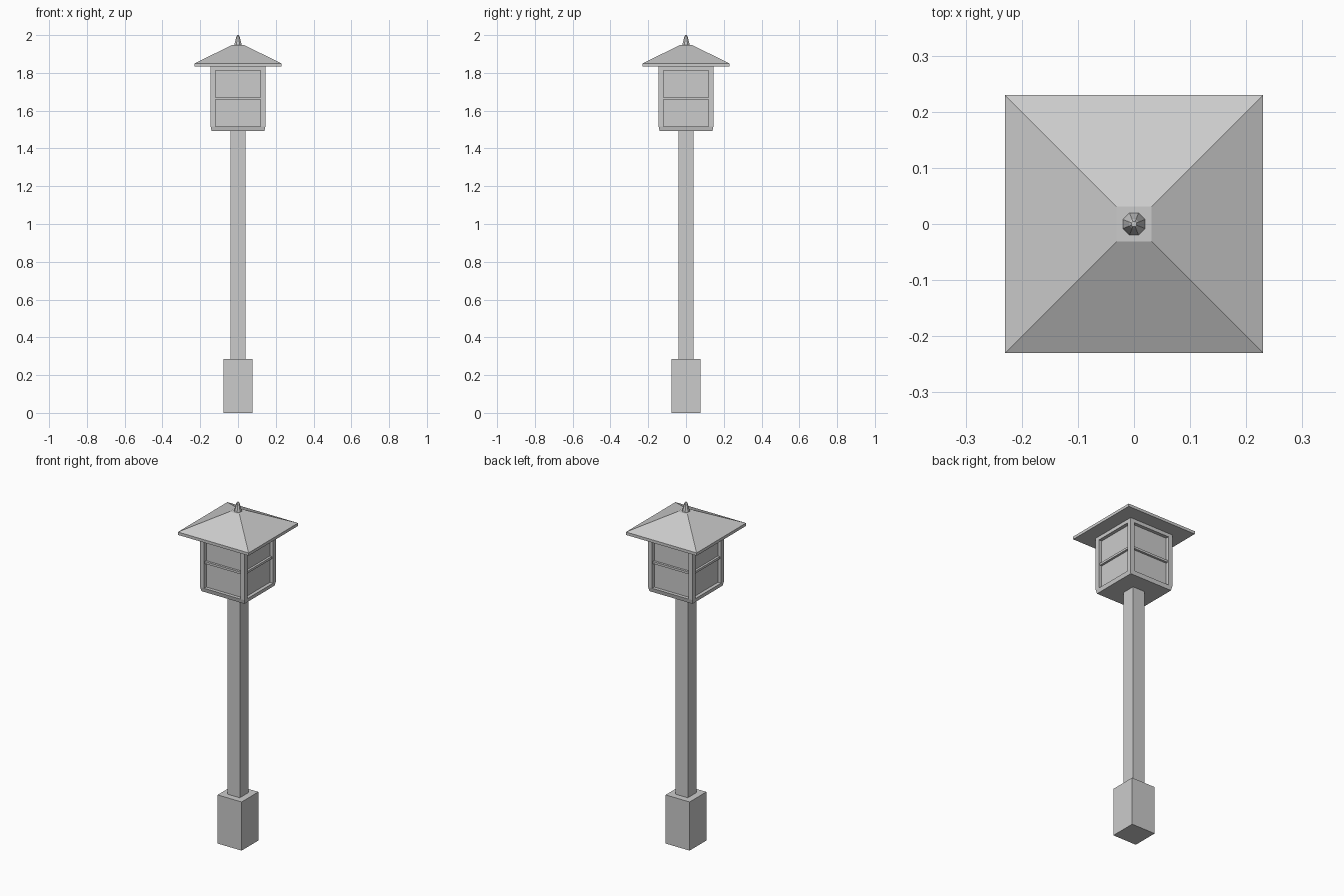
import bpy, bmesh, math

if "Cube" in bpy.data.objects:
    bpy.data.objects.remove(bpy.data.objects["Cube"])


def make(name, verts, faces):
    me = bpy.data.meshes.new(name)
    me.from_pydata(verts, [], faces)
    bm = bmesh.new()
    bm.from_mesh(me)
    bmesh.ops.recalc_face_normals(bm, faces=bm.faces)
    bm.to_mesh(me)
    bm.free()
    ob = bpy.data.objects.new(name, me)
    bpy.context.collection.objects.link(ob)
    return ob


def lathe(name, profile, sides, turn):
    """Stack rings of (radius, z) and cap both ends."""
    verts = [(r * math.cos(turn + 2 * math.pi * i / sides),
              r * math.sin(turn + 2 * math.pi * i / sides), z)
             for r, z in profile for i in range(sides)]
    n = len(profile)
    faces = [(k * sides + i, k * sides + (i + 1) % sides,
              (k + 1) * sides + (i + 1) % sides, (k + 1) * sides + i)
             for k in range(n - 1) for i in range(sides)]
    faces += [tuple(range(sides)), tuple(range((n - 1) * sides, n * sides))]
    return make(name, verts, faces)


def square(name, profile):
    """Square stack of (half width, z)."""
    return lathe(name, [(h * math.sqrt(2), z) for h, z in profile], 4, math.pi / 4)


def box(name, x0, x1, y0, y1, z0, z1):
    bm = bmesh.new()
    bmesh.ops.create_cube(bm, size=1)
    for v in bm.verts:
        v.co = ((x0 + x1) / 2 + v.co.x * (x1 - x0),
                (y0 + y1) / 2 + v.co.y * (y1 - y0),
                (z0 + z1) / 2 + v.co.z * (z1 - z0))
    me = bpy.data.meshes.new(name)
    bm.to_mesh(me)
    bm.free()
    ob = bpy.data.objects.new(name, me)
    bpy.context.collection.objects.link(ob)
    return ob


# Base and post
square("base", [(0.078, 0), (0.078, 0.286)])
square("post", [(0.04, 0.286), (0.04, 1.492)])

# Lantern body: glass core and floor with a small bottom bevel
square("lantern_glass", [(0.125, 1.50), (0.125, 1.835)])
square("lantern_floor", [(0.14, 1.492), (0.145, 1.516)])

# Corner posts
W, IN = 0.145, 0.119
for sx in (-1, 1):
    for sy in (-1, 1):
        xs = sorted((sx * IN, sx * W))
        ys = sorted((sy * IN, sy * W))
        box("corner_post", *xs, *ys, 1.516, 1.835)

# Top rail and middle bar on each side
for k in range(4):
    for name, depth, z0, z1 in (("top_rail", W, 1.812, 1.835),
                                ("middle_bar", 0.138, 1.658, 1.671)):
        ob = box(name, -IN, IN, -depth, -IN, z0, z1)
        ob.rotation_euler.z = k * math.pi / 2

# Hipped roof with thin eave
square("roof", [(0.23, 1.833), (0.23, 1.85), (0.031, 1.948)])

# Finial
lathe("finial", [(0.022, 1.945), (0.019, 1.957), (0.0095, 1.992), (0.005, 2.0)], 8, math.pi / 8)
